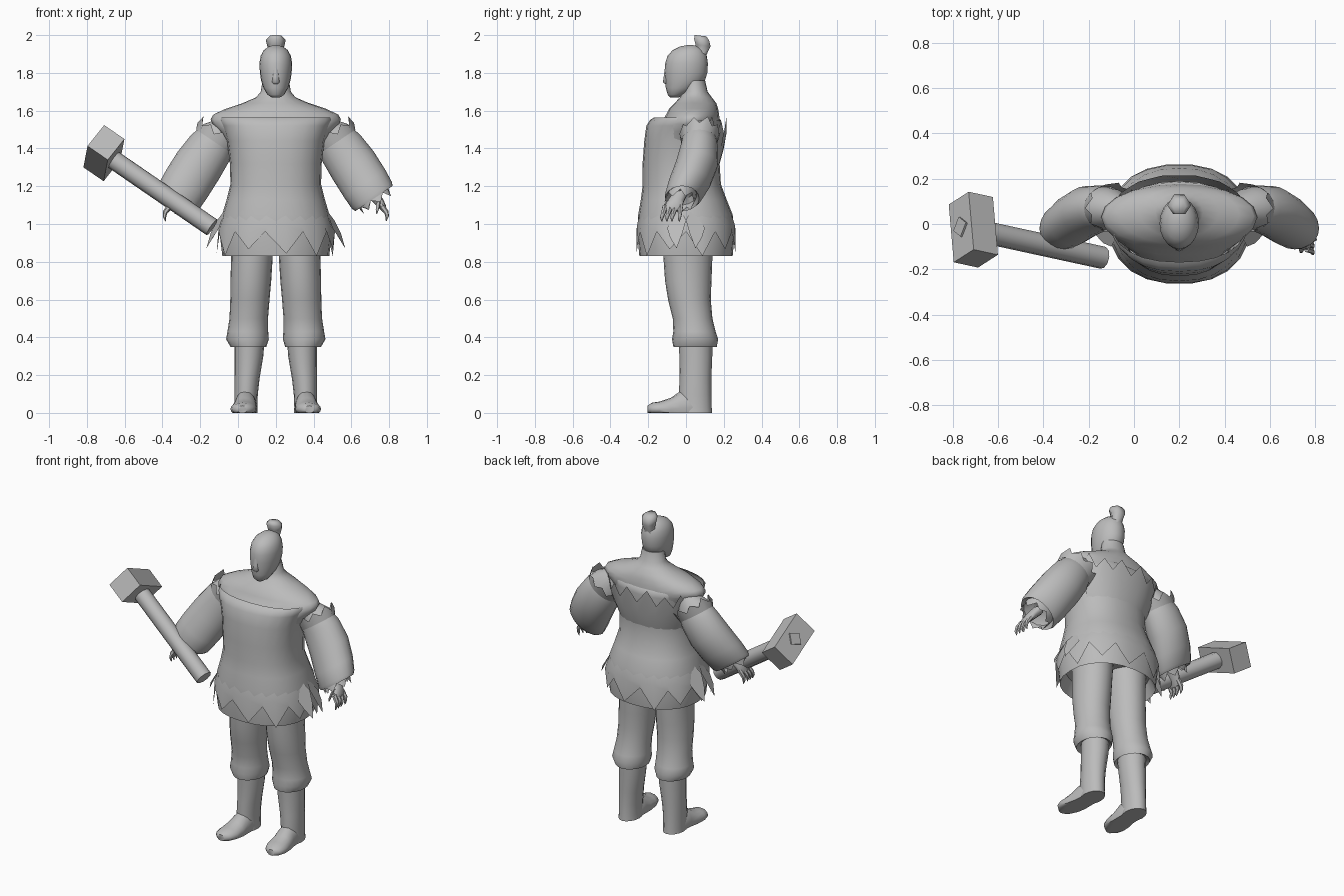
import bpy, bmesh, math
from mathutils import Vector as V

CX = 0.2  # the figure's own centre line
grey = bpy.data.materials.new("plain grey")
grey.diffuse_color = (0.5, 0.5, 0.5, 1)


def finish(name, bm, angle=50):
    bmesh.ops.recalc_face_normals(bm, faces=bm.faces)
    me = bpy.data.meshes.new(name)
    bm.to_mesh(me)
    bm.free()
    me.materials.append(grey)
    ob = bpy.data.objects.new(name, me)
    bpy.context.collection.objects.link(ob)
    bpy.context.view_layer.objects.active = ob
    ob.select_set(True)
    bpy.ops.object.shade_smooth_by_angle(angle=math.radians(angle))
    ob.select_set(False)
    return ob


def power(v, e):
    return math.copysign(abs(v) ** e, v)


def ring(c, a, b, n=20, arc=(0, 360), zig=None, e=1):
    """Points round c spanned by a and b; zig shifts every other point, e < 1 squares it."""
    full = arc[1] - arc[0] == 360
    pts = []
    for i in range(n):
        t = math.radians(arc[0] + (arc[1] - arc[0]) * i / (n if full else n - 1))
        p = V(c) + V(a) * power(math.cos(t), e) + V(b) * power(math.sin(t), e)
        if zig and i % 2:
            p += V(zig) * (1, .72, .9)[i // 2 % 3]
        pts.append(p)
    return pts


def loft(name, rings, caps=(True, True), closed=True, side=1, floor=None, angle=50):
    bm = bmesh.new()
    rows = []
    for r in rings:
        rows.append([bm.verts.new((CX + side * p.x, p.y,
                     p.z if floor is None else max(floor, p.z))) for p in r])
    n = len(rows[0])
    for lo, hi in zip(rows, rows[1:]):
        for i in range(n if closed else n - 1):
            j = (i + 1) % n
            bm.faces.new((lo[i], lo[j], hi[j], hi[i]))
    if closed and caps[0]:
        bm.faces.new(rows[0])
    if closed and caps[1]:
        bm.faces.new(rows[-1])
    return finish(name, bm, angle)


def level(z, cy, rx, ry, cx=0, **k):
    return ring((cx, cy, z), (rx, 0, 0), (0, ry, 0), **k)


# Chest swelling down into the tunic, sloping shoulders and neck
loft("chest_and_neck", [level(*r) for r in (
    (1.44, -.01, .26, .187), (1.49, .005, .295, .175), (1.53, .02, .335, .16),
    (1.555, .03, .345, .148), (1.58, .035, .33, .14), (1.61, .04, .265, .13),
    (1.64, .05, .175, .11), (1.67, .052, .105, .085), (1.70, .05, .08, .065),
    (1.76, .045, .07, .056))], caps=(False, True))

# Head tapering to the chin, with a soft nose
loft("head", [level(*r) for r in (
    (1.67, -.062, .022, .022), (1.685, -.052, .045, .045), (1.72, -.022, .065, .085),
    (1.76, -.005, .078, .105), (1.80, .0, .084, .113), (1.85, .003, .087, .113),
    (1.89, .006, .08, .104), (1.92, .012, .064, .083), (1.94, .02, .038, .05),
    (1.947, .022, .01, .015))])
loft("nose", [level(*r, n=8) for r in (
    (1.738, -.096, .012, .01), (1.75, -.102, .022, .02), (1.78, -.102, .018, .016),
    (1.825, -.10, .016, .012))], angle=80)

# Topknot: narrow stalk flaring to a blunt tuft
loft("topknot", [ring((0, y, z), (rx, 0, 0), (0, ry, -.12 * ry), n=6) for z, y, rx, ry in (
    (1.86, .07, .05, .04), (1.90, .085, .036, .028), (1.945, .09, .046, .046),
    (1.975, .083, .053, .046), (1.997, .077, .03, .036))], angle=75)

# Sleeveless tunic, open at the neck, with a hollow underside
SQ = .88
loft("tunic", [level(*r, n=24, e=SQ) for r in (
    (.93, 0, .15, .12), (.91, 0, .25, .21), (.83, 0, .283, .247), (.95, 0, .297, .258),
    (1.05, -.003, .284, .25), (1.13, -.012, .26, .227), (1.21, -.022, .24, .207),
    (1.32, -.026, .243, .204), (1.44, -.018, .258, .203), (1.52, -.01, .285, .20),
    (1.55, -.003, .30, .188), (1.565, .0, .295, .168))], caps=(True, False))

# Ragged overskirt growing out of the tunic
loft("ragged_skirt", [
    level(1.05, -.003, .282, .247, n=22, e=SQ), level(.99, 0, .302, .262, n=22, e=SQ),
    level(.96, 0, .313, .265, n=22, e=SQ, zig=(0, 0, -.13))], caps=(False, False), angle=80)

# Torn strips hanging down each side of the skirt
for s in (-1, 1):
    for f in (-1, 1):
        bm = bmesh.new()
        pts = ((.265, .03, 1.08), (.30, .10, .98), (.335, .085, .93),
               (.368, .05, .87), (.345, .02, .95), (.31, .0, 1.02))
        bm.faces.new([bm.verts.new((CX + s * x, f * y, z)) for x, y, z in pts])
        finish("torn_side_strip", bm)

# Ragged upper edge of the tunic back, standing off the shoulders
loft("ragged_back_edge", [
    level(1.30, -.024, .235, .197, n=13, arc=(25, 155), e=SQ),
    level(1.40, -.008, .275, .208, n=13, arc=(25, 155), e=SQ),
    level(1.48, .0, .31, .214, n=13, arc=(25, 155), e=SQ, zig=(0, .004, .09))],
    closed=False, angle=80)

# Arm direction and the vectors across it
D, P = V((.55, -.2, -.81)).normalized(), V((.83, 0, .56))


def across(c, w, d, **k):
    return ring(c, P * w, (0, d, 0), **k)


for s, tag in ((-1, "right"), (1, "left")):
    # Wide sleeve with a hollow cuff
    loft(tag + "_sleeve", [across((x, y, z), w, d) for x, y, z, w, d in (
        (.25, .06, 1.53, .05, .06), (.295, .07, 1.475, .10, .085), (.345, .07, 1.405, .122, .10),
        (.41, .055, 1.31, .131, .113), (.47, .018, 1.215, .131, .112),
        (.51, -.012, 1.15, .127, .10), (.52, -.02, 1.135, .118, .09),
        (.49, -.01, 1.175, .07, .05))], side=s)
    # Torn frills at shoulder and cuff
    loft(tag + "_shoulder_frill", [
        across((.325, .07, 1.435), .116, .096, n=18),
        across((.308, .07, 1.465), .128, .106, n=18, zig=-D * .045)],
        caps=(False, False), side=s, angle=80)
    loft(tag + "_cuff_frill", [
        across((.505, -.02, 1.16), .10, .08, n=14),
        across((.52, -.03, 1.135), .09, .078, n=14, zig=D * .04)],
        caps=(False, False), side=s, angle=80)
    # Palm, fingers and thumb
    loft(tag + "_palm", [across((x, y, z), w, d, n=10) for x, y, z, w, d in (
        (.51, -.03, 1.16, .03, .04), (.545, -.055, 1.12, .026, .045),
        (.57, -.07, 1.085, .018, .05), (.575, -.073, 1.07, .01, .04))], side=s)
    for i in range(4):
        y = -.11 + .027 * i
        e = -.018 if i < 3 else -.006
        loft(tag + "_finger", [ring(c, P * r, (0, r, 0), n=6) for c, r in (
            ((.562, y, 1.095), .015), ((.587, y + e * .5, 1.06), .013),
            ((.59, y + e, 1.035), .010), ((.585, y + e, 1.015), .003))], side=s)
    loft(tag + "_thumb", [ring(c, P * r, (0, r, 0), n=6) for c, r in (
        ((.545, -.09, 1.12), .015), ((.54, -.115, 1.085), .013), ((.535, -.125, 1.055), .004))], side=s)

    # Baggy trouser leg gathered over the boot
    loft(tag + "_trouser_leg", [level(z, y, rx, ry, cx) for z, y, rx, ry, cx in (
        (.95, .01, .12, .13, .125), (.83, .01, .11, .13, .126), (.70, .012, .108, .123, .132),
        (.60, .018, .104, .113, .137), (.50, .035, .102, .105, .143), (.43, .045, .108, .112, .148),
        (.39, .048, .113, .122, .15), (.35, .048, .095, .115, .145), (.37, .048, .07, .08, .142))], side=s)
    # Boot shaft and flat-soled foot
    loft(tag + "_boot_shaft", [level(z, y, rx, ry, cx, n=16) for z, y, rx, ry, cx in (
        (.40, .05, .08, .09, .138), (.30, .052, .076, .087, .142), (.18, .05, .066, .084, .152),
        (.10, .048, .062, .086, .157), (.03, .05, .06, .086, .158), (0, .05, .062, .088, .158))], side=s)
    loft(tag + "_boot_foot", [ring((x, y, z), (w, 0, 0), (0, 0, h), n=16) for y, x, z, w, h in (
        (.08, .157, .03, .04, .06), (.04, .158, .03, .058, .09), (-.03, .161, .025, .06, .09),
        (-.08, .166, .02, .066, .06), (-.14, .172, .02, .068, .04),
        (-.18, .176, .02, .055, .034), (-.205, .178, .018, .025, .02))], side=s, floor=0)

# Hammer: square head across a round handle, with the peg showing at the end
H = V((.83, -.18, -.57)).normalized()
U = V((.035, -.25, .10))
U = (U - H * U.dot(H)).normalized()
W = H.cross(U)
C = V((-.71 - CX, -.025, 1.375))


def bar(name, lo, hi, a, b, n, turn=0, angle=30):
    k = 1 / math.cos(math.pi / 4) if n == 4 else 1
    arc = (turn, turn + 360)
    loft(name, [ring(C + H * t, U * a * k, W * b * k, n=n, arc=arc) for t in (lo, hi)], angle=angle)


bar("hammer_head", -.066, .066, .14, .076, 4, 45)
bar("hammer_handle", .05, .705, .05, .05, 10, angle=50)
bar("hammer_peg", -.075, -.06, .034, .034, 4, 0)
